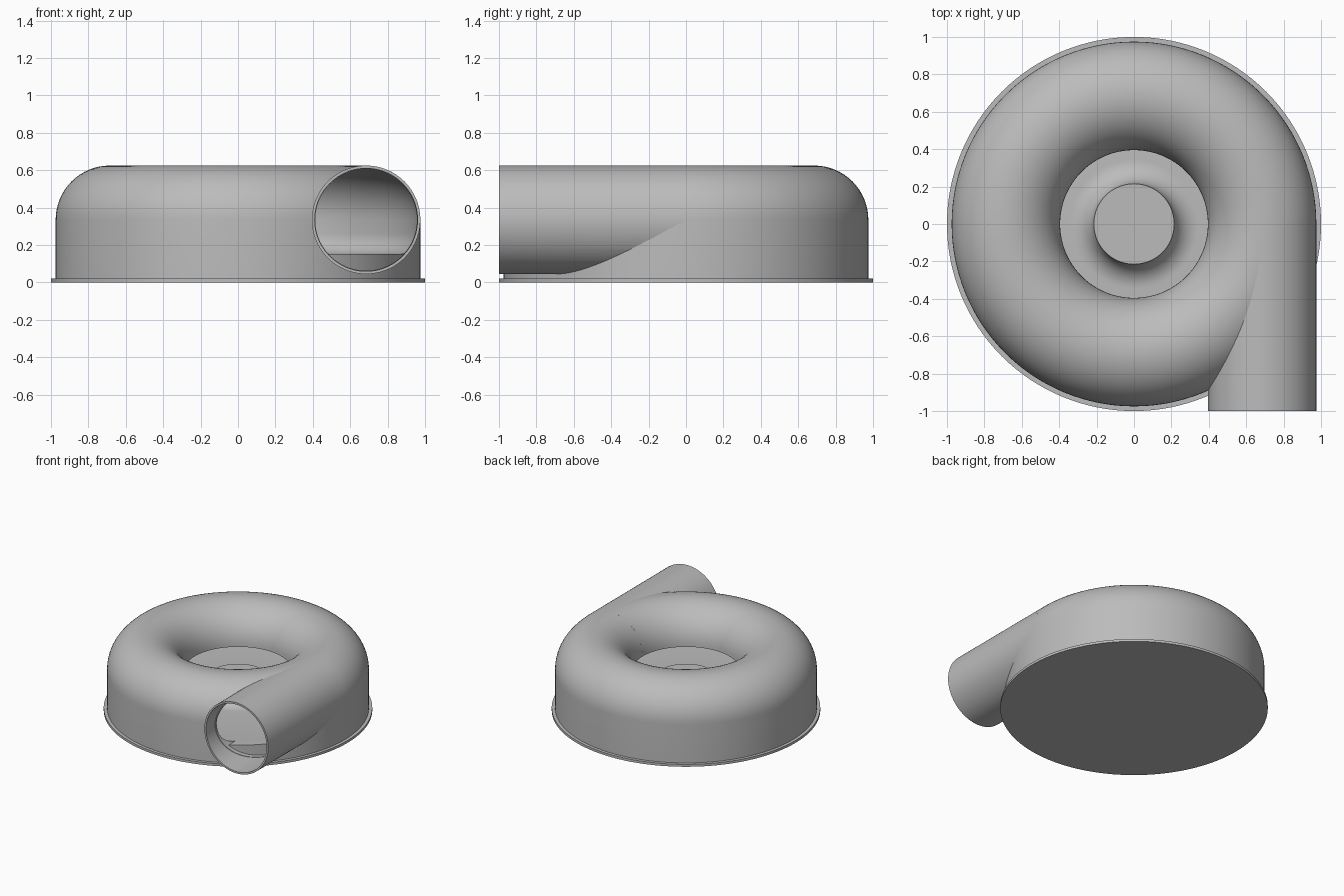
import bpy, bmesh, math
from mathutils import Matrix, Vector

if "Cube" in bpy.data.objects:
    bpy.data.objects.remove(bpy.data.objects["Cube"], do_unlink=True)

RING, MID, TUBE, WALL = 0.685, 0.335, 0.29, 0.015

grey = bpy.data.materials.new("housing grey")
grey.use_nodes = True
colour = (0.5, 0.5, 0.5, 1)
grey.diffuse_color = colour
grey.node_tree.nodes["Principled BSDF"].inputs["Base Color"].default_value = colour


def add(name, bm):
    bmesh.ops.recalc_face_normals(bm, faces=bm.faces)
    mesh = bpy.data.meshes.new(name)
    bm.to_mesh(mesh)
    bm.free()
    obj = bpy.data.objects.new(name, mesh)
    bpy.context.collection.objects.link(obj)
    mesh.materials.append(grey)
    return obj


def arc(cx, cz, r, start, end, n):
    angles = [math.radians(start + (end - start) * i / n) for i in range(n + 1)]
    return [(cx + r * math.cos(a), cz + r * math.sin(a)) for a in angles]


def lathe(name, profile, steps=128):
    bm = bmesh.new()
    verts = [bm.verts.new((r, 0, z)) for r, z in profile]
    edges = [bm.edges.new(pair) for pair in zip(verts, verts[1:])]
    bmesh.ops.spin(bm, geom=verts + edges, axis=(0, 0, 1), cent=(0, 0, 0),
                   angle=math.tau, steps=steps, use_merge=True)
    bmesh.ops.remove_doubles(bm, verts=bm.verts, dist=0.0001)
    return add(name, bm)


def rod(name, radius, y0, y1):
    bm = bmesh.new()
    place = Matrix.Translation((RING, (y0 + y1) / 2, MID)) @ Matrix.Rotation(math.pi / 2, 4, "X")
    bmesh.ops.create_cone(bm, cap_ends=True, segments=96, radius1=radius,
                          radius2=radius, depth=y1 - y0, matrix=place)
    return add(name, bm)


def cut(obj, cutter):
    cutter.hide_render = True
    mod = obj.modifiers.new("cut", "BOOLEAN")
    mod.operation, mod.solver, mod.object = "DIFFERENCE", "EXACT", cutter
    bpy.context.view_layer.objects.active = obj
    bpy.ops.object.modifier_apply(modifier=mod.name)


# Housing: flanged base, rounded shell, hollow channel and central hub
outer = [(0, 0), (1, 0), (1, 0.02), (RING + TUBE, 0.02)] + arc(RING, MID, TUBE, 0, 180, 32)
inner = arc(RING, MID, TUBE - WALL, 180, 0, 32)
floor = arc(0.85, 0.26, 0.11, 0, -90, 8) + arc(0.345, 0.28, 0.13, 270, 180, 12) + [(0, 0.28)]
housing = lathe("housing", outer + inner + floor)

# Outlet pipe and its bore, which stops at the raised floor
pipe = rod("outlet_pipe", TUBE, -1, 0)
pipe_bore = rod("pipe_bore", TUBE - WALL, -1.1, 0.1)
opening = rod("opening_cutter", TUBE - WALL - 0.003, -1.1, -0.02)
floor_block = lathe("floor_block", [(0, -0.1), (0.945, -0.1), (0.945, 0.152), (0, 0.152)])
body_block = lathe("body_block", [(0, 0.01), (0.967, 0.01)] + arc(RING, MID, 0.282, 0, 180, 32) + [(0, MID)])
cut(opening, floor_block)
cut(pipe, pipe_bore)
cut(pipe, body_block)
cut(housing, opening)

for helper in (pipe_bore, opening, floor_block, body_block):
    bpy.data.objects.remove(helper, do_unlink=True)

# Smooth curved walls while keeping rims crisp
bpy.ops.object.select_all(action="DESELECT")
for obj in (housing, pipe):
    obj.select_set(True)
bpy.context.view_layer.objects.active = housing
bpy.ops.object.shade_smooth_by_angle(angle=math.radians(30))
